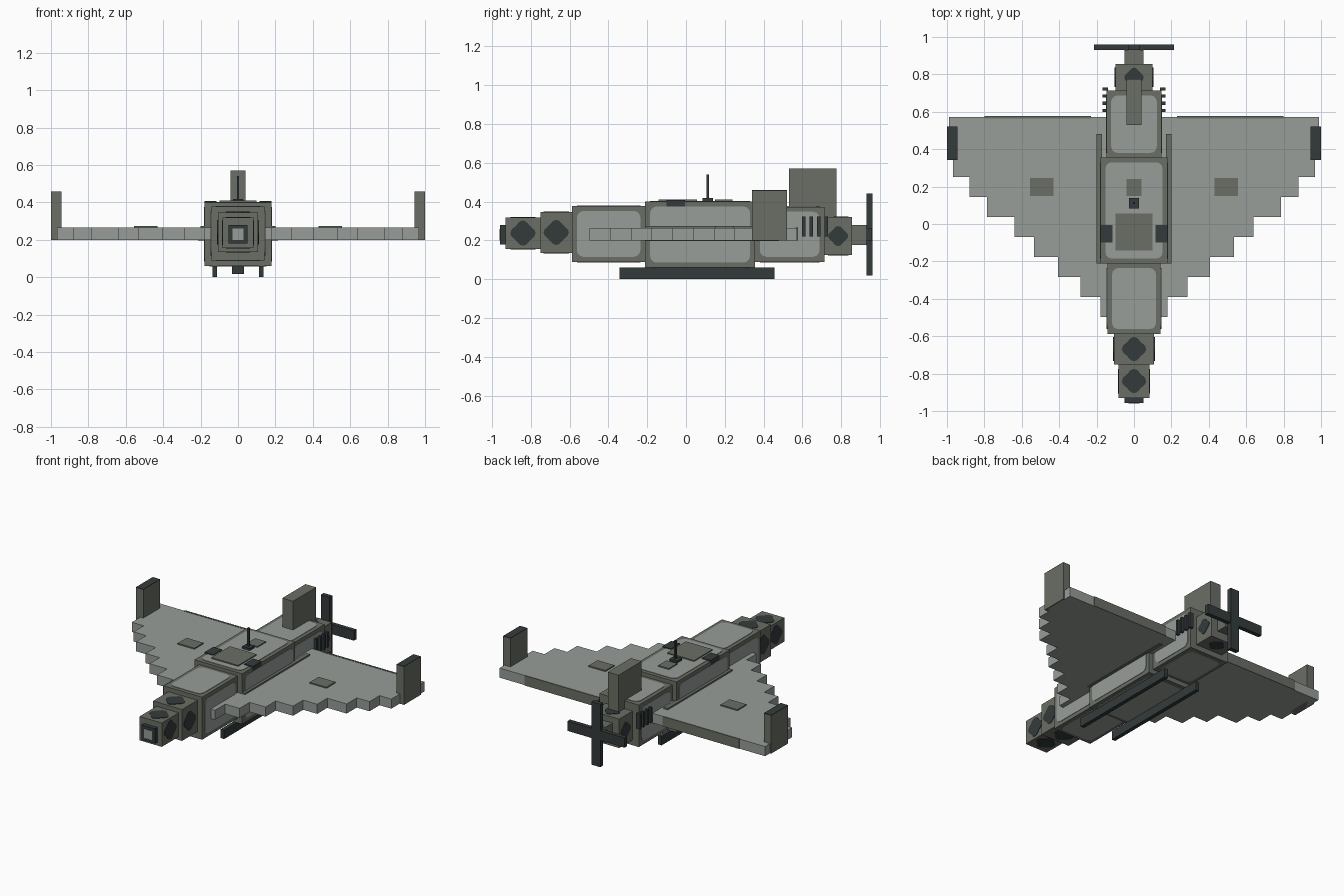
import bpy, bmesh, math
from mathutils import Vector

if "Cube" in bpy.data.objects:
    bpy.data.objects.remove(bpy.data.objects["Cube"], do_unlink=True)


def material(name, rgb):
    m = bpy.data.materials.new(name)
    m.use_nodes = True
    color = (*rgb, 1.0)
    m.diffuse_color = color
    m.node_tree.nodes["Principled BSDF"].inputs["Base Color"].default_value = color
    return m


OLIVE = material("olive grey", (0.145, 0.158, 0.130))
PALE = material("pale grey", (0.310, 0.340, 0.320))
DARK = material("dark slate", (0.034, 0.043, 0.043))


def prism(name, outline, axis, lo, hi, mat):
    """Extrude a 2D outline along an axis (0 = x, 1 = y, 2 = z)."""
    def place(p, h):
        co = list(p)
        co.insert(axis, h)
        return Vector(co)
    bm = bmesh.new()
    bottom = [bm.verts.new(place(p, lo)) for p in outline]
    top = [bm.verts.new(place(p, hi)) for p in outline]
    bm.faces.new(bottom)
    bm.faces.new(top)
    for i in range(len(outline)):
        j = (i + 1) % len(outline)
        bm.faces.new((bottom[i], bottom[j], top[j], top[i]))
    bmesh.ops.recalc_face_normals(bm, faces=bm.faces)
    mesh = bpy.data.meshes.new(name)
    bm.to_mesh(mesh)
    bm.free()
    mesh.materials.append(mat)
    ob = bpy.data.objects.new(name, mesh)
    bpy.context.collection.objects.link(ob)
    return ob


def box(name, x, y, z, mat):
    outline = [(x[0], y[0]), (x[1], y[0]), (x[1], y[1]), (x[0], y[1])]
    return prism(name, outline, 2, z[0], z[1], mat)


def pair(name, x, y, z, mat):
    box("left_" + name, x, y, z, mat)
    box("right_" + name, (-x[1], -x[0]), y, z, mat)


def rounded(a, b, r=0.035):
    pts = []
    corners = [(a[1] - r, b[1] - r), (a[0] + r, b[1] - r),
               (a[0] + r, b[0] + r), (a[1] - r, b[0] + r)]
    for k, (cx, cy) in enumerate(corners):
        for s in range(4):
            t = math.pi / 2 * (k + s / 3)
            pts.append((cx + r * math.cos(t), cy + r * math.sin(t)))
    return pts


def blotch(cx, cy, r):
    pts = []
    for i in range(24):
        t = math.tau * i / 24
        k = r * (0.9 + 0.1 * math.cos(4 * t))
        pts.append((cx + k * math.cos(t), cy + k * math.sin(t)))
    return pts


T = 0.003  # thickness of painted plates


def paint(name, outline, axis, surface, direction, mat):
    prism(name, outline, axis, surface - T * 0.5, surface + T * 0.5, mat) if direction == 0 else \
        prism(name, outline, axis, *sorted((surface - direction * T, surface + direction * T)), mat)


# Fuselage: name, half width, y range, z range, paint style
segments = [
    ("nose_front", 0.083, (-0.93, -0.75), (0.157, 0.318), "blotch"),
    ("nose_rear", 0.108, (-0.75, -0.587), (0.135, 0.347), "blotch"),
    ("front_fuselage", 0.143, (-0.587, -0.21), (0.09, 0.377), "panel"),
    ("middle_fuselage", 0.178, (-0.21, 0.355), (0.06, 0.4), "panel"),
    ("rear_fuselage", 0.147, (0.355, 0.713), (0.09, 0.373), "panel"),
    ("tail_block", 0.1, (0.713, 0.855), (0.125, 0.32), "blotch"),
]
for name, w, y, z, style in segments:
    box(name, (-w, w), y, z, OLIVE)
    yc, zc = sum(y) / 2, sum(z) / 2
    if style == "panel":
        m = 0.025
        side = rounded((y[0] + m, y[1] - m), (z[0] + m, z[1] - m))
        flat = rounded((-w + m, w - m), (y[0] + m, y[1] - m))
        mat = PALE
    else:
        r = 0.065 if yc < 0 else 0.052
        side, flat, mat = blotch(yc, zc, r), blotch(0, yc, r), DARK
    for s, tag in ((1, "left"), (-1, "right")):
        paint(f"{name}_{tag}_{style}", side, 0, s * w, s, mat)
    paint(f"{name}_top_{style}", flat, 2, z[1], 1, mat)
    paint(f"{name}_bottom_{style}", flat, 2, z[0], -1, mat)

# Nose sensor
box("nose_sensor", (-0.05, 0.05), (-0.957, -0.93), (0.18, 0.28), DARK)
box("nose_lens", (-0.03, 0.03), (-0.96, -0.95), (0.2, 0.26), PALE)

# Stepped delta wing
half_widths = [0.178, 0.285, 0.405, 0.535, 0.64, 0.785, 0.88, 0.968, 0.99, 0.99]
start, step = -0.498, 0.107
right_edge = []
for i, w in enumerate(half_widths):
    right_edge += [(w, start + i * step), (w, start + (i + 1) * step)]
left_edge = [(-x, y) for x, y in reversed(right_edge)]
prism("delta_wing", right_edge + left_edge, 2, 0.2, 0.265, PALE)

# Wing fittings
pair("wing_root", (0.17, 0.2), (-0.21, 0.48), (0.198, 0.275), OLIVE)
pair("elevon", (0.23, 0.8), (0.565, 0.577), (0.2, 0.267), OLIVE)
pair("wing_hatch", (0.43, 0.555), (0.15, 0.245), (0.26, 0.273), OLIVE)
pair("tip_fin", (0.945, 1.0), (0.341, 0.52), (0.2, 0.455), OLIVE)
pair("tip_fin_cap", (0.945, 1.0), (0.341, 0.52), (0.455, 0.459), DARK)

# Tail fin, tail cone and propeller
box("tail_fin", (-0.04, 0.04), (0.53, 0.776), (0.315, 0.57), OLIVE)
box("propeller_shaft", (-0.05, 0.05), (0.855, 0.93), (0.177, 0.28), OLIVE)
box("propeller_vertical", (-0.033, 0.033), (0.93, 0.96), (0.018, 0.442), DARK)
box("propeller_horizontal", (-0.213, 0.213), (0.931, 0.959), (0.197, 0.263), DARK)

# Exhaust louvres
for i in range(4):
    y = 0.598 + 0.0387 * i
    pair(f"exhaust_{i + 1}", (0.14, 0.168), (y, y + 0.017), (0.22, 0.322), DARK)

# Landing skids
pair("skid", (0.111, 0.137), (-0.343, 0.455), (0.0, 0.06), DARK)

# Roof fittings
box("roof_hatch", (-0.1, 0.1), (-0.142, 0.056), (0.395, 0.41), OLIVE)
pair("roof_vent", (0.115, 0.18), (-0.1, -0.005), (0.36, 0.408), DARK)
box("antenna_base", (-0.028, 0.028), (0.084, 0.138), (0.395, 0.418), DARK)
box("antenna_mast", (-0.006, 0.006), (0.106, 0.118), (0.41, 0.54), DARK)
box("roof_plate", (-0.04, 0.04), (0.15, 0.24), (0.395, 0.41), OLIVE)
